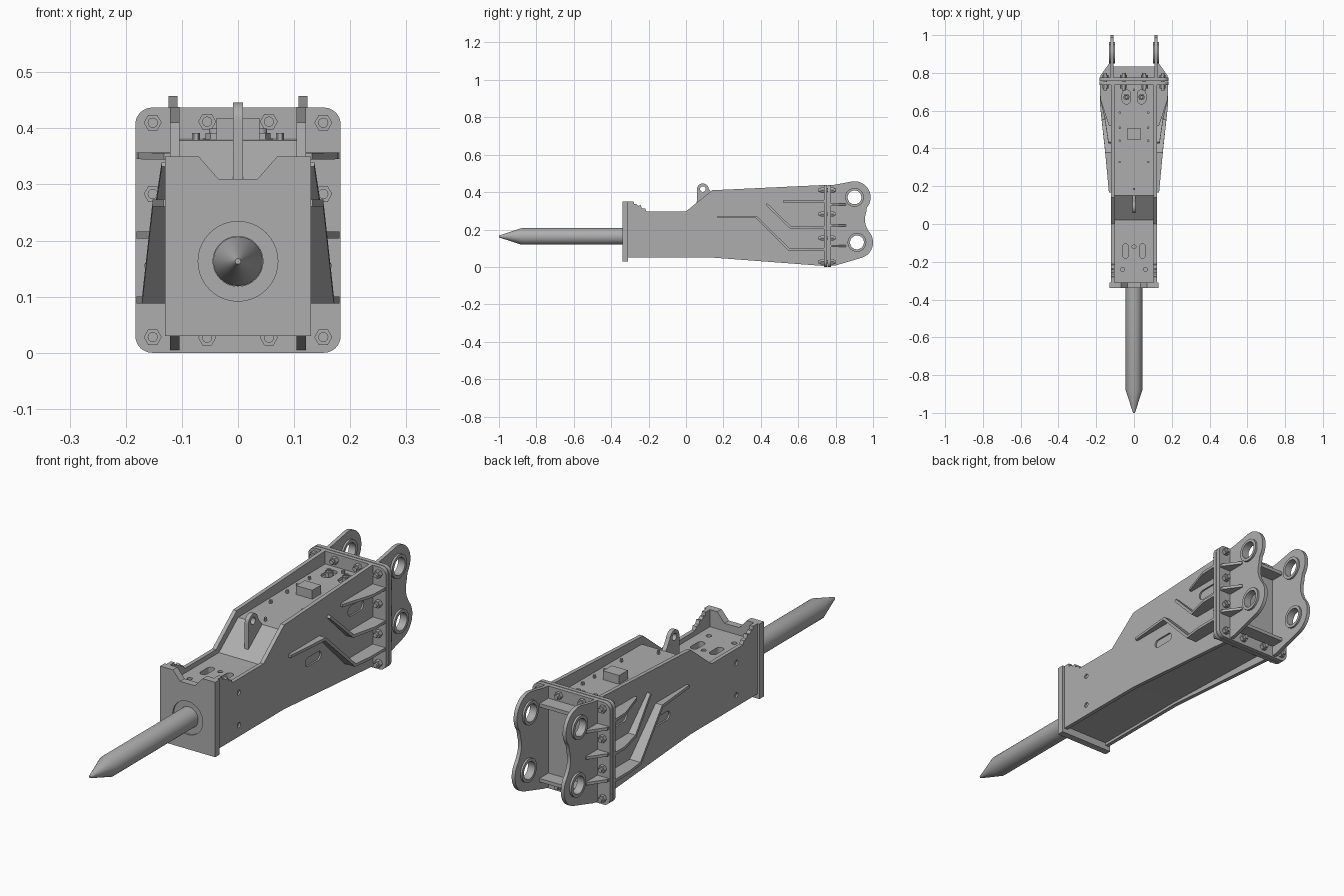
import bpy, bmesh
from math import sin, cos, pi, radians
from mathutils import Vector

if "Cube" in bpy.data.objects:
    bpy.data.objects.remove(bpy.data.objects["Cube"])

steel = bpy.data.materials.new('dark_grey_steel')
steel.diffuse_color = (0.42, 0.42, 0.42, 1)
steel.use_nodes = True
steel.node_tree.nodes["Principled BSDF"].inputs["Base Color"].default_value = steel.diffuse_color


def place(axis, u, v, w):
    # (u, v) lie in the profile plane, w runs along the extrusion axis
    return {'x': (w, u, v), 'y': (u, w, v), 'z': (u, v, w)}[axis]


def finish(name, bm, smooth=False):
    bmesh.ops.recalc_face_normals(bm, faces=bm.faces)
    me = bpy.data.meshes.new(name)
    bm.to_mesh(me)
    bm.free()
    me.materials.append(steel)
    ob = bpy.data.objects.new(name, me)
    bpy.context.collection.objects.link(ob)
    if smooth:
        bpy.ops.object.select_all(action='DESELECT')
        ob.select_set(True)
        bpy.context.view_layer.objects.active = ob
        bpy.ops.object.shade_smooth_by_angle(angle=radians(30))
    return ob


def prism(name, pts, axis, a, b, smooth=False):
    bm = bmesh.new()
    lo = [bm.verts.new(place(axis, u, v, a)) for u, v in pts]
    hi = [bm.verts.new(place(axis, u, v, b)) for u, v in pts]
    n = len(pts)
    bm.faces.new(lo)
    bm.faces.new(hi)
    for i in range(n):
        j = (i + 1) % n
        bm.faces.new((lo[i], lo[j], hi[j], hi[i]))
    return finish(name, bm, smooth)


def lathe(name, prof, axis, u, v, n=40):
    # closed (radius, position) loop spun around an axis through (u, v)
    bm = bmesh.new()
    rings = [[bm.verts.new(place(axis, u + r * cos(2 * pi * k / n), v + r * sin(2 * pi * k / n), w))
              for k in range(n)] for r, w in prof]
    for i in range(len(rings)):
        p, q = rings[i], rings[(i + 1) % len(rings)]
        for k in range(n):
            m = (k + 1) % n
            bm.faces.new((p[k], p[m], q[m], q[k]))
    return finish(name, bm, True)


def arc(cu, cv, r, a0, a1, n):
    return [(cu + r * cos(radians(a0 + (a1 - a0) * i / n)),
             cv + r * sin(radians(a0 + (a1 - a0) * i / n))) for i in range(n + 1)]


def disc(u, v, r, n=24):
    return arc(u, v, r, 0, 360 - 360 / n, n - 1)


def capsule(u, v, length, width, upright=False):
    r, h = width / 2, (length - width) / 2
    if upright:
        return arc(u, v + h, r, 0, 180, 10) + arc(u, v - h, r, 180, 360, 10)
    return arc(u + h, v, r, -90, 90, 10) + arc(u - h, v, r, 90, 270, 10)


def rect(u0, v0, u1, v1):
    return [(u0, v0), (u1, v0), (u1, v1), (u0, v1)]


def cut(ob, pts, axis, a, b):
    tool = prism('cutter', pts, axis, a, b)
    tool.hide_render = True
    mod = ob.modifiers.new('cut', 'BOOLEAN')
    mod.operation, mod.object, mod.solver = 'DIFFERENCE', tool, 'EXACT'
    bpy.context.view_layer.objects.active = ob
    bpy.ops.object.modifier_apply(modifier=mod.name)
    bpy.data.objects.remove(tool)


def rail(name, path, s, t=0.012, inner=0.118):
    # bent rib on a side plate: path of (y, z, outer x), mitred at the bends
    bm = bmesh.new()
    P = [Vector((p[0], p[1])) for p in path]
    secs = []
    for i, p in enumerate(P):
        d0 = (p - P[i - 1]).normalized() if i else (P[1] - p).normalized()
        d1 = (P[i + 1] - p).normalized() if i < len(P) - 1 else d0
        m = (d0 + d1).normalized()
        off = Vector((-m.y, m.x)) * (t / 2 / m.dot(d0))
        ring = [(inner, p - off), (path[i][2], p - off), (path[i][2], p + off), (inner, p + off)]
        secs.append([bm.verts.new((s * x, q.x, q.y)) for x, q in ring])
    for p, q in zip(secs, secs[1:]):
        for k in range(4):
            m = (k + 1) % 4
            bm.faces.new((p[k], p[m], q[m], q[k]))
    bm.faces.new(secs[0])
    bm.faces.new(secs[-1])
    return finish(name, bm)


ZC = 0.163

# chisel with conical point
bm = bmesh.new()
rings = [[bm.verts.new((r * cos(2 * pi * k / 40), y, ZC + r * sin(2 * pi * k / 40))) for k in range(40)]
         for r, y in ((0.005, -1.0), (0.044, -0.88), (0.044, -0.30))]
for p, q in zip(rings, rings[1:]):
    for k in range(40):
        bm.faces.new((p[k], p[(k + 1) % 40], q[(k + 1) % 40], q[k]))
bm.faces.new(rings[0])
bm.faces.new(rings[-1])
finish('chisel', bm, True)

# notched front plate and tool bushing
plate = prism('front_plate', [(-0.13, 0.03), (0.13, 0.03), (0.13, 0.35), (0.07, 0.35), (0.035, 0.31),
                              (-0.035, 0.31), (-0.07, 0.35), (-0.13, 0.35)], 'y', -0.34, -0.31)
cut(plate, disc(0, ZC, 0.071, 40), 'y', -0.4, -0.25)
lathe('tool_bushing', [(0.0445, -0.332), (0.071, -0.332), (0.071, -0.308), (0.0445, -0.308)], 'y', 0, ZC)

# inner body between the side plates, with recessed openings in its top
body = prism('inner_body', [(-0.312, 0.062), (0.14, 0.062), (0.74, 0.042), (0.74, 0.382), (0.15, 0.378),
                            (0.02, 0.277), (-0.312, 0.277)], 'x', -0.104, 0.104)
for s in (-1, 1):
    cut(body, capsule(s * 0.045, -0.143, 0.075, 0.032, True), 'z', 0.25, 0.33)
    cut(body, disc(s * 0.06, -0.24, 0.011, 16), 'z', 0.25, 0.33)
    cut(body, capsule(s * 0.04, 0.672, 0.075, 0.045, True), 'z', 0.37, 0.42)
cut(body, disc(0, -0.12, 0.01, 16), 'z', 0.25, 0.33)

# side plates with stepped front corner, slots and pin holes
side = [(-0.312, 0.05), (0.14, 0.05), (0.74, 0.005), (0.74, 0.438), (0.14, 0.41), (0.0, 0.297),
        (-0.212, 0.297), (-0.218, 0.312), (-0.236, 0.314), (-0.242, 0.33), (-0.257, 0.326),
        (-0.266, 0.336), (-0.278, 0.335), (-0.28, 0.35), (-0.312, 0.35)]
for s in (-1, 1):
    ob = prism('side_plate', side, 'x', s * 0.104, s * 0.121)
    for pts in (capsule(0.623, 0.297, 0.107, 0.043), capsule(0.335, 0.19, 0.107, 0.037),
                disc(-0.167, 0.238, 0.011, 16), disc(-0.167, 0.099, 0.011, 16)):
        cut(ob, pts, 'x', s * 0.114, s * 0.2)
    # reinforcing ribs running back to the flange
    rail('long_rib', [(0.168, 0.267, 0.133), (0.375, 0.267, 0.152), (0.55, 0.094, 0.171),
                      (0.64, 0.094, 0.181), (0.74, 0.094, 0.181)], s)
    rail('middle_rib', [(0.43, 0.336, 0.136), (0.56, 0.21, 0.155), (0.67, 0.21, 0.181), (0.74, 0.21, 0.181)], s)
    rail('upper_rib', [(0.518, 0.35, 0.132), (0.66, 0.351, 0.178), (0.74, 0.351, 0.181)], s)

# lifting lug
lug = prism('lifting_lug', [(0.057, 0.29), (0.16, 0.37), (0.14, 0.39)] + arc(0.09, 0.414, 0.032, 10, 180, 16),
            'x', -0.009, 0.009, True)
cut(lug, disc(0.09, 0.416, 0.015), 'x', -0.1, 0.1)

# valve block, hose fittings and small bolts on the top
prism('valve_block', rect(-0.038, 0.447, 0.038, 0.506), 'z', 0.37, 0.418)
for s in (-1, 1):
    prism('fitting_hex', disc(s * 0.04, 0.672, 0.018, 6), 'z', 0.365, 0.392)
    lathe('fitting_neck', [(0.006, 0.37), (0.012, 0.37), (0.012, 0.4), (0.006, 0.4)], 'z', s * 0.04, 0.672, 20)
    for y in (0.328, 0.44, 0.51, 0.59):
        prism('top_bolt', disc(s * 0.075, y, 0.007, 6), 'z', 0.375, 0.392)
for y in (0.185, 0.71):
    prism('top_bolt', disc(0, y, 0.007, 6), 'z', 0.37, 0.392)

# paired rear flanges with rounded corners
W, R, H = 0.183, 0.03, 0.437
outline = (arc(W - R, R, R, -90, 0, 8) + arc(W - R, H - R, R, 0, 90, 8)
           + arc(R - W, H - R, R, 90, 180, 8) + arc(R - W, R, R, 180, 270, 8))
prism('body_flange', outline, 'y', 0.737, 0.754, True)
prism('bracket_flange', outline, 'y', 0.757, 0.775, True)

# flange bolts: hex head, shank and hex nut
spots = [(0.152, z) for z in (0.028, 0.155, 0.283, 0.41)] + [(0.055, 0.027), (0.055, 0.412)]
for s in (-1, 1):
    for x, z in spots:
        prism('bolt_head', disc(s * x, z, 0.016, 6), 'y', 0.718, 0.738)
        prism('bolt_shank', disc(s * x, z, 0.009, 16), 'y', 0.708, 0.80, True)
        prism('bolt_nut', disc(s * x, z, 0.016, 6), 'y', 0.774, 0.79)

# mounting ears with pin bosses and outer gussets
U, L = (0.901, 0.372), (0.914, 0.131)
ear = ([(0.774, 0.006), (0.80, 0.008)] + arc(*L, 0.086, -72, 42, 20)
       + [(0.964, 0.215), (0.958, 0.235), (0.956, 0.254), (0.958, 0.272), (0.964, 0.296)]
       + arc(*U, 0.086, -40, 105, 24) + [(0.80, 0.44), (0.774, 0.437)])
for s in (-1, 1):
    ob = prism('mounting_ear', ear, 'x', s * 0.108, s * 0.124, True)
    for c in (U, L):
        cut(ob, disc(*c, 0.046, 40), 'x', s * 0.05, s * 0.2)
        lathe('pin_boss', [(0.037, s * 0.1), (0.05, s * 0.1), (0.05, s * 0.133), (0.037, s * 0.133)], 'x', *c)
    for z in (0.112, 0.222, 0.334):
        prism('ear_gusset', [(s * 0.12, 0.774), (s * 0.178, 0.774), (s * 0.178, 0.785), (s * 0.128, 0.855),
                             (s * 0.12, 0.855)], 'z', z - 0.006, z + 0.006)

# cross plates tying the ears together
for z in (0.05, 0.37):
    prism('cross_plate', rect(-0.109, 0.774, 0.109, 0.835), 'z', z, z + 0.015)
